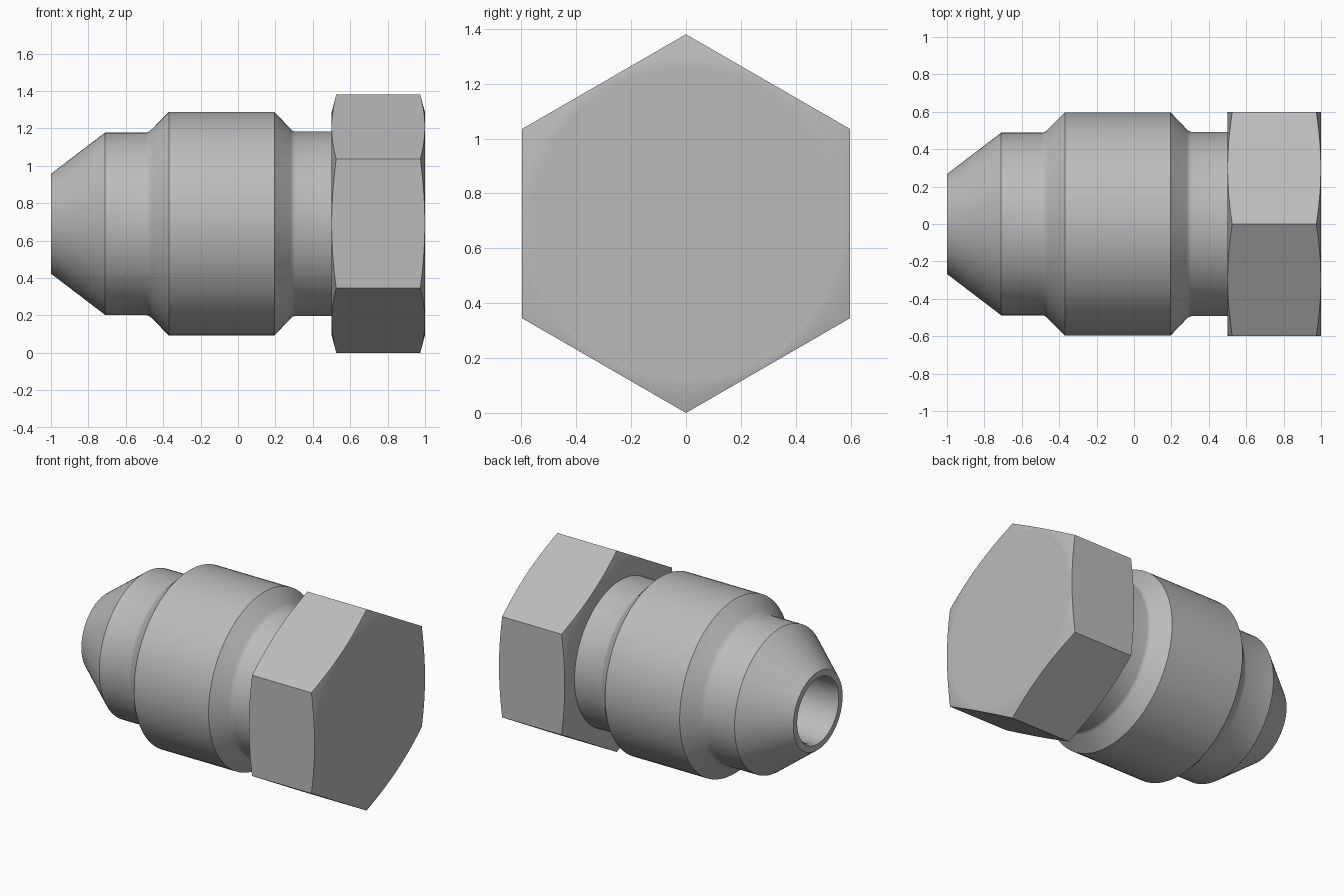
import bpy
import bmesh
from math import radians, tau
from mathutils import Vector

if "Cube" in bpy.data.objects:
    bpy.data.objects.remove(bpy.data.objects["Cube"])

AXIS_Z = 0.69

steel = bpy.data.materials.new("grey_steel")
steel.use_nodes = True
steel.diffuse_color = (0.5, 0.5, 0.5, 1)
steel.node_tree.nodes["Principled BSDF"].inputs["Base Color"].default_value = (0.5, 0.5, 0.5, 1)


def lathe(name, profile, sides):
    """Turn (x, radius) points about the long axis; first corner points up."""
    bm = bmesh.new()
    verts = [bm.verts.new((x, 0, AXIS_Z + r)) for x, r in profile]
    edges = [bm.edges.new(pair) for pair in zip(verts, verts[1:])]
    bmesh.ops.spin(bm, geom=verts + edges, cent=Vector((0, 0, AXIS_Z)),
                   axis=Vector((1, 0, 0)), angle=tau, steps=sides)
    bmesh.ops.remove_doubles(bm, verts=bm.verts, dist=1e-4)
    bmesh.ops.dissolve_degenerate(bm, edges=bm.edges, dist=1e-5)
    bmesh.ops.recalc_face_normals(bm, faces=bm.faces)
    mesh = bpy.data.meshes.new(name)
    bm.to_mesh(mesh)
    bm.free()
    mesh.materials.append(steel)
    obj = bpy.data.objects.new(name, mesh)
    bpy.context.collection.objects.link(obj)
    return obj


def activate(obj):
    bpy.ops.object.select_all(action="DESELECT")
    obj.select_set(True)
    bpy.context.view_layer.objects.active = obj


# Turned body: blind bore, tapered nose, raised collar and neck
body = lathe("turned_body", [
    (0.4, 0), (0.3, 0.215), (-0.98, 0.215), (-1, 0.225),
    (-1, 0.267), (-0.71, 0.488), (-0.49, 0.488), (-0.475, 0.493),
    (-0.46, 0.506), (-0.37, 0.597), (0.195, 0.597), (0.282, 0.506),
    (0.292, 0.497), (0.305, 0.493), (0.52, 0.493), (0.52, 0)], 96)

# Hexagonal head: a double-chamfered disc trimmed by a hexagonal prism
head = lathe("hex_head", [
    (0.5, 0), (0.5, 0.57), (0.5, 0.594), (0.541, 0.75),
    (0.959, 0.75), (1, 0.594), (1, 0.57), (1, 0)], 96)
prism = lathe("hex_cutter", [(0.4, 0), (0.4, 0.69), (1.1, 0.69), (1.1, 0)], 6)
prism.hide_render = True

trim = head.modifiers.new("hex_trim", "BOOLEAN")
trim.operation = "INTERSECT"
trim.solver = "EXACT"
trim.object = prism
activate(head)
bpy.ops.object.modifier_apply(modifier=trim.name)
bpy.data.objects.remove(prism)

# Smooth turned faces, crisp machined edges
for part in (body, head):
    activate(part)
    bpy.ops.object.shade_smooth_by_angle(angle=radians(30))
